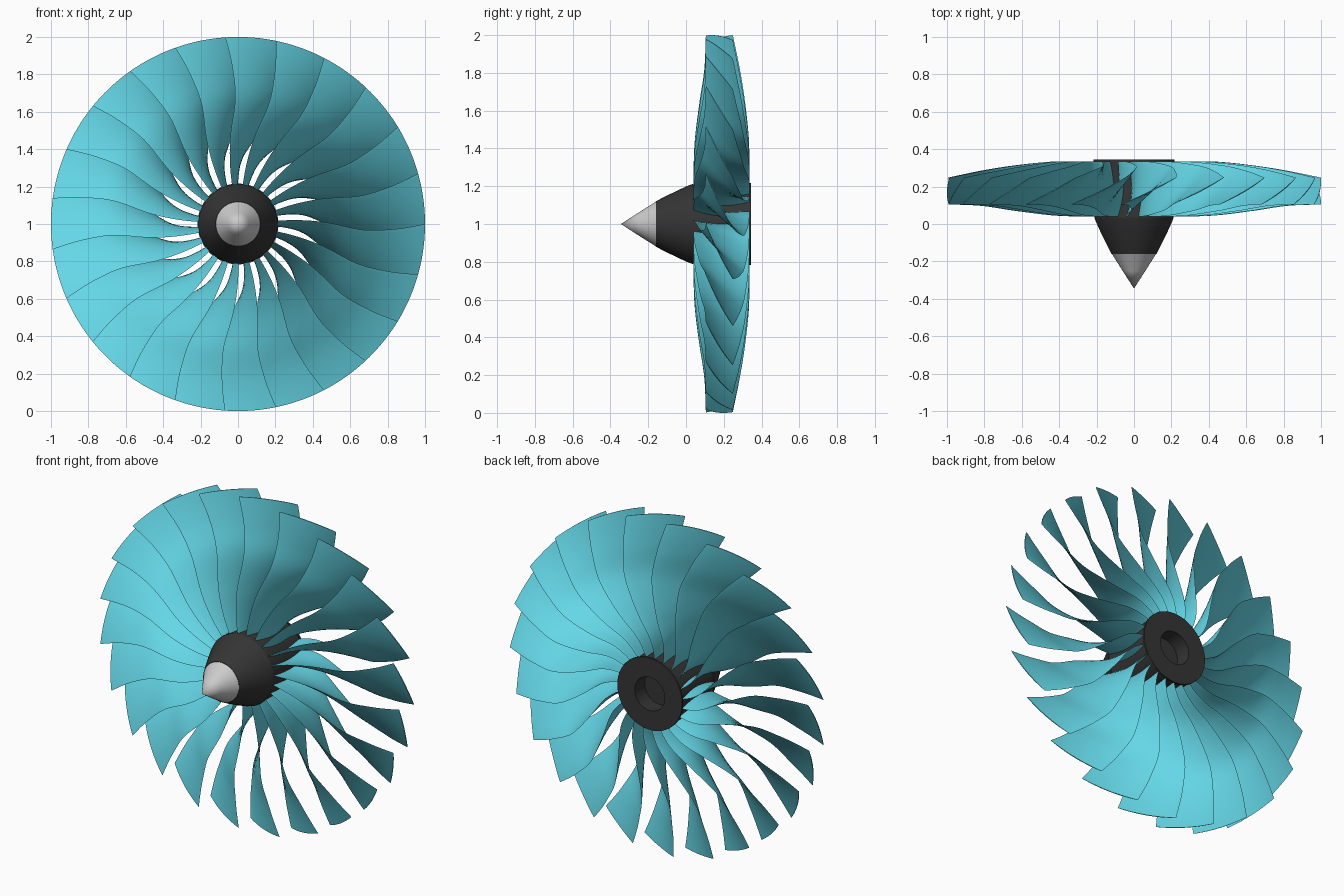
import bpy, bmesh
from math import sin, cos, pi, radians, sqrt, tau

if "Cube" in bpy.data.objects:
    bpy.data.objects.remove(bpy.data.objects["Cube"])

BLADES = 23
CENTRE = (0, 0, 1)


def material(name, rgb):
    m = bpy.data.materials.new(name)
    m.diffuse_color = (*rgb, 1)
    m.use_nodes = True
    m.node_tree.nodes["Principled BSDF"].inputs["Base Color"].default_value = m.diffuse_color
    return m


def make_object(name, bm, mat=None):
    bmesh.ops.remove_doubles(bm, verts=bm.verts, dist=1e-6)
    bmesh.ops.recalc_face_normals(bm, faces=bm.faces)
    me = bpy.data.meshes.new(name)
    bm.to_mesh(me)
    bm.free()
    ob = bpy.data.objects.new(name, me)
    ob.location = CENTRE
    bpy.context.collection.objects.link(ob)
    if mat:
        me.materials.append(mat)
    bpy.ops.object.select_all(action='DESELECT')
    ob.select_set(True)
    bpy.context.view_layer.objects.active = ob
    bpy.ops.object.shade_smooth_by_angle(angle=radians(30))
    return ob


def lathe(name, profile, mat=None, steps=96):
    """Spin a (radius, y) profile around the y axis."""
    bm = bmesh.new()
    vs = [bm.verts.new((r, y, 0)) for r, y in profile]
    es = [bm.edges.new(p) for p in zip(vs, vs[1:])]
    bmesh.ops.spin(bm, geom=vs + es, cent=(0, 0, 0), axis=(0, 1, 0),
                   angle=tau, steps=steps, use_merge=True)
    return make_object(name, bm, mat)


def spline(r):
    """Smoothly interpolate the blade stations at radius r."""
    n = len(STATIONS)
    i = max(k for k in range(n - 1) if STATIONS[k][0] <= r)
    a, b = STATIONS[i], STATIONS[i + 1]
    p, q = STATIONS[max(i - 1, 0)], STATIONS[min(i + 2, n - 1)]
    h = b[0] - a[0]
    t = (r - a[0]) / h
    out = []
    for k in range(1, len(a)):
        m0 = (b[k] - p[k]) / (b[0] - p[0]) * h
        m1 = (q[k] - a[k]) / (q[0] - a[0]) * h
        out.append((2*t**3 - 3*t*t + 1) * a[k] + (t**3 - 2*t*t + t) * m0
                   + (3*t*t - 2*t**3) * b[k] + (t**3 - t*t) * m1)
    return out


# radius, front y, back y, leading angle, swept angle, camber angle, half thickness
STATIONS = [
    (0.19, 0.040, 0.335, 5.0, 1.0, 6.0, 0.0070),
    (0.30, 0.040, 0.335, 4.0, 7.0, 4.5, 0.0065),
    (0.45, 0.047, 0.333, 1.5, 16.0, 2.5, 0.0055),
    (0.65, 0.072, 0.312, -2.5, 18.0, 1.5, 0.0045),
    (0.82, 0.097, 0.285, -2.0, 17.5, 1.0, 0.0035),
    (1.00, 0.105, 0.248, 0.0, 17.0, 0.7, 0.0025),
]


def blade_section(r, n=14):
    y0, y1, lead, sweep, camber, thick = spline(r)

    def mid(u):
        ang = lead - sweep * u - camber * sin(pi * u)
        return y0 + (y1 - y0) * u, r * radians(ang)

    def surface(u, side):
        y, s = mid(u)
        ya, sa = mid(u - 0.01)
        yb, sb = mid(u + 0.01)
        d = sqrt((yb - ya)**2 + (sb - sa)**2)
        t = side * thick * sin(pi * u)**0.6 if 0 < u < 1 else 0
        y, s = y - t * (sb - sa) / d, s + t * (yb - ya) / d
        return r * cos(s / r), y, r * sin(s / r)

    us = [(1 - cos(pi * i / n)) / 2 for i in range(n + 1)]
    return [surface(u, 1) for u in us] + [surface(u, -1) for u in us[-2:0:-1]]


cyan = material("blade_cyan", (0.13, 0.68, 0.80))
dark = material("hub_dark", (0.035, 0.035, 0.035))

# Spinner tip
lathe("spinner_tip", [(0, -0.345), (0.06, -0.252), (0.118, -0.16), (0, -0.16)])

# Spinner body
lathe("spinner_body", [(0, -0.16), (0.12, -0.16), (0.145, -0.112),
                       (0.18, -0.04), (0.205, 0.015), (0.212, 0.036),
                       (0, 0.036)], dark)

# Hub drum with rear flange and shaft recess
lathe("hub", [(0, 0.036), (0.21, 0.036), (0.21, 0.335), (0.216, 0.335),
              (0.216, 0.345), (0.10, 0.345), (0.10, 0.25), (0, 0.25)], dark)

# Twisted fan blade, lofted through its sections
bm = bmesh.new()
rows = 30
rings = [[bm.verts.new(p) for p in blade_section(0.19 + 0.81 * i / rows)]
         for i in range(rows + 1)]
for a, b in zip(rings, rings[1:]):
    for j in range(len(a)):
        k = (j + 1) % len(a)
        bm.faces.new((a[j], a[k], b[k], b[j]))
for ring in (rings[0], rings[-1]):
    n = len(ring) // 2
    for j in range(n):
        quad = [ring[j], ring[j + 1], ring[(2*n - j - 1) % (2*n)], ring[(2*n - j) % (2*n)]]
        bm.faces.new(list(dict.fromkeys(quad)))
blade = make_object("fan_blade_01", bm, cyan)

# Remaining blades around the hub
for i in range(1, BLADES):
    ob = blade.copy()
    ob.name = f"fan_blade_{i + 1:02d}"
    ob.rotation_euler.y = -tau * i / BLADES
    bpy.context.collection.objects.link(ob)
